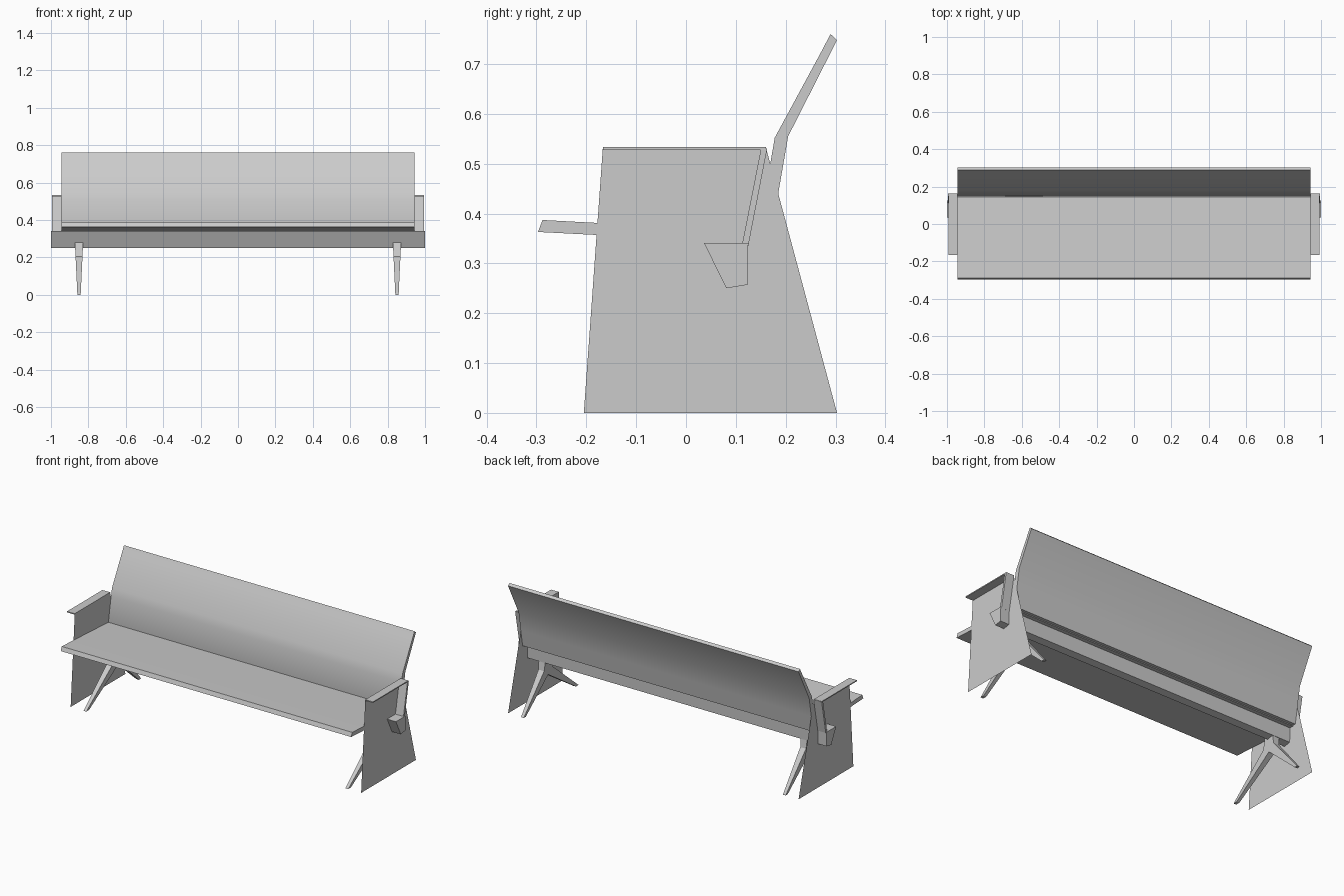
import bpy, bmesh, math

if "Cube" in bpy.data.objects:
    bpy.data.objects.remove(bpy.data.objects["Cube"])

metal = bpy.data.materials.new("light_grey")
metal.diffuse_color = (0.6, 0.6, 0.6, 1)
metal.use_nodes = True
metal.node_tree.nodes["Principled BSDF"].inputs["Base Color"].default_value = metal.diffuse_color


def finish(name, bm, smooth=0):
    bmesh.ops.recalc_face_normals(bm, faces=bm.faces[:])
    me = bpy.data.meshes.new(name)
    bm.to_mesh(me)
    bm.free()
    me.materials.append(metal)
    ob = bpy.data.objects.new(name, me)
    bpy.context.collection.objects.link(ob)
    if smooth:
        bpy.ops.object.select_all(action='DESELECT')
        ob.select_set(True)
        bpy.context.view_layer.objects.active = ob
        bpy.ops.object.shade_smooth_by_angle(angle=math.radians(smooth))
    return ob


def extrude_profile(name, pts, x0, x1, smooth=0, taper=None):
    """Extrude a (y, z) outline from x0 to x1; taper scales width by height."""
    bm = bmesh.new()
    face = bm.faces.new([bm.verts.new((x0, y, z)) for y, z in pts])
    if x1 != x0:
        ext = bmesh.ops.extrude_face_region(bm, geom=[face])["geom"]
        bmesh.ops.translate(bm, vec=(x1 - x0, 0, 0),
                            verts=[v for v in ext if isinstance(v, bmesh.types.BMVert)])
    if taper:
        mid = (x0 + x1) / 2
        for v in bm.verts:
            v.co.x = mid + (v.co.x - mid) * taper(v.co.z)
    return finish(name, bm, smooth)


W = 0.943

# Seat board
extrude_profile("seat", [(-.297, .363), (-.288, .387), (-.175, .381), (.15, .363),
                         (.15, .340), (-.178, .357)], -W, W, 30)

# Bent backrest
extrude_profile("backrest", [(.145, .363), (.170, .505), (.178, .552), (.269, .720), (.290, .760),
                             (.303, .748), (.205, .555), (.185, .440), (.168, .345), (.15, .345)],
                -W, W, 30)

# Support beam under the seat
extrude_profile("support_beam", [(.036, .341), (.125, .341), (.123, .257), (.081, .250)], -1, 1)

for side, s in (("left", -1), ("right", 1)):
    # Thin end panel
    extrude_profile(side + "_end_panel",
                    [(-.205, 0), (-.167, .53), (.161, .53), (.303, 0)], s * W, s * W)
    # Armrest plate and the strap that carries it
    extrude_profile(side + "_armrest", [(-.167, .527), (-.167, .533), (.161, .533), (.161, .527)],
                    s * W, s * .993)
    extrude_profile(side + "_armrest_strap", [(.150, .528), (.163, .531), (.125, .335), (.112, .335)],
                    s * W, s * .995)
    # Forked leg
    extrude_profile(side + "_leg", [(-.205, 0), (.045, .205), (.062, .28), (.118, .28), (.128, .21),
                                    (.303, 0), (.283, 0), (.088, .175), (-.180, 0)],
                    s * .828, s * .872, taper=lambda z: .4 + .6 * z / .28)
